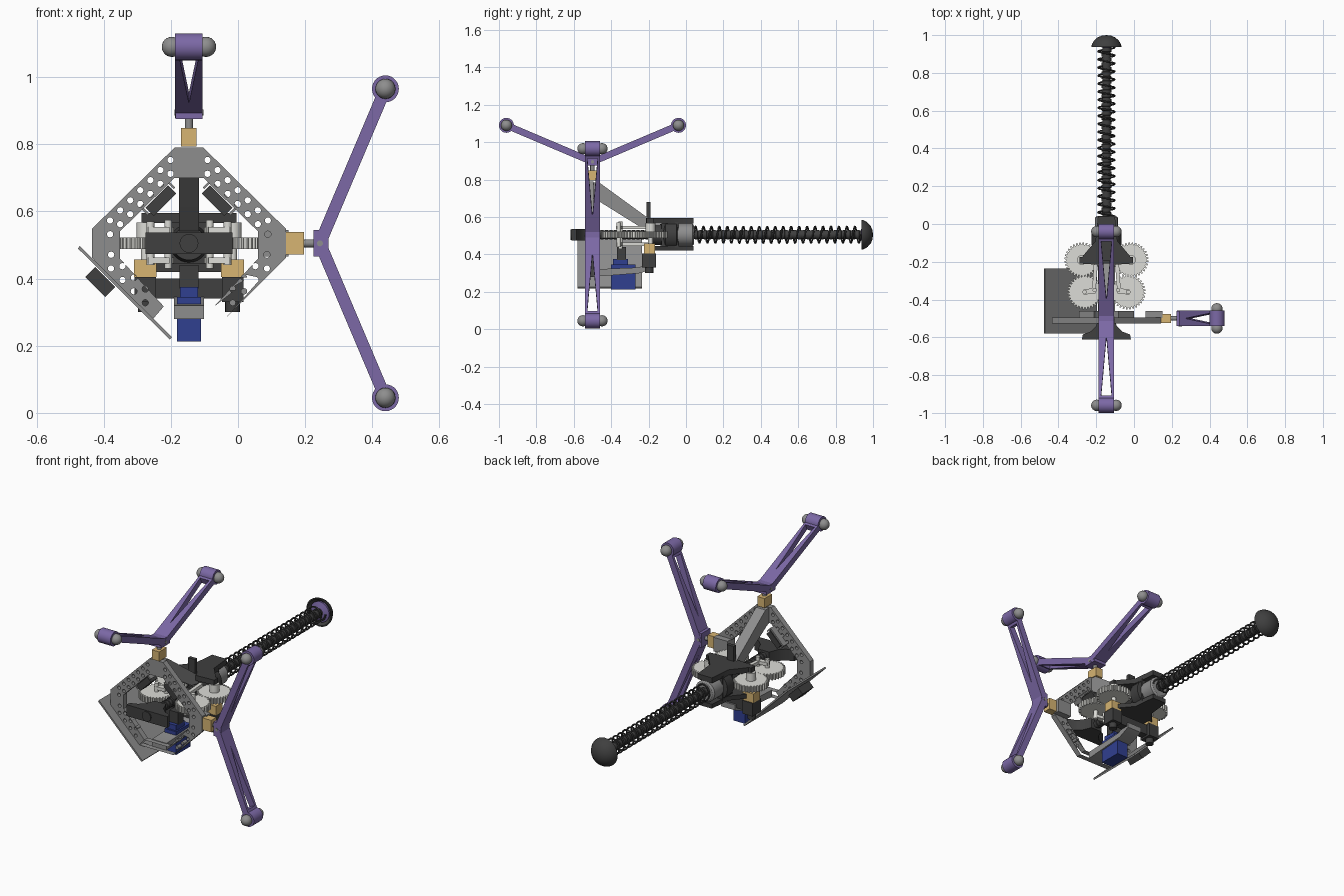
import bpy, bmesh, math
from mathutils import Matrix, Vector
from math import sin, cos, pi, radians

if "Cube" in bpy.data.objects:
    bpy.data.objects.remove(bpy.data.objects["Cube"])

CX, CY, CZ = -0.146, -0.5, 0.505
I = Matrix.Identity(4)
FRONT = Matrix.Rotation(pi / 2, 4, 'X')      # local (x, y, z) -> world (x, -z, y)


def mat(name, r, g, b):
    m = bpy.data.materials.new(name)
    m.diffuse_color = (r, g, b, 1)
    m.use_nodes = True
    m.node_tree.nodes["Principled BSDF"].inputs["Base Color"].default_value = m.diffuse_color
    return m


PURPLE = mat("purple", 0.2, 0.14, 0.38)
TAN = mat("tan", 0.68, 0.46, 0.17)
BLACK = mat("black", 0.05, 0.05, 0.05)
BLUE = mat("blue", 0.03, 0.05, 0.28)
STEEL = mat("steel", 0.27, 0.27, 0.27)
WHITE = mat("white", 0.72, 0.72, 0.68)


def finish(name, bm, m=None, M=I, smooth=True):
    bmesh.ops.transform(bm, matrix=M, verts=bm.verts)
    bmesh.ops.remove_doubles(bm, verts=bm.verts, dist=1e-5)
    bmesh.ops.recalc_face_normals(bm, faces=bm.faces)
    me = bpy.data.meshes.new(name)
    bm.to_mesh(me)
    bm.free()
    if m:
        me.materials.append(m)
    if smooth:
        me.polygons.foreach_set("use_smooth", [True] * len(me.polygons))
        me.set_sharp_from_angle(angle=radians(35))
    ob = bpy.data.objects.new(name, me)
    bpy.context.collection.objects.link(ob)
    return ob


def box(name, c, s, m=None, M=I):
    bm = bmesh.new()
    bmesh.ops.create_cube(bm, size=1, matrix=Matrix.Translation(c) @ Matrix.Diagonal((*s, 1)))
    return finish(name, bm, m, M, False)


def span(name, x, y, z, m=None):
    return box(name, [sum(a) / 2 for a in (x, y, z)], [a[1] - a[0] for a in (x, y, z)], m)


def cyl(name, a, b, r, m=None, M=I, seg=20):
    a, b = Vector(a), Vector(b)
    bm = bmesh.new()
    q = (b - a).to_track_quat('Z', 'Y').to_matrix().to_4x4()
    bmesh.ops.create_cone(bm, cap_ends=True, segments=seg, radius1=r, radius2=r,
                          depth=(b - a).length, matrix=Matrix.Translation((a + b) / 2) @ q)
    return finish(name, bm, m, M)


def curve_mesh(name, cu, m, M):
    ob = bpy.data.objects.new("tmp", cu)
    bpy.context.collection.objects.link(ob)
    dg = bpy.context.evaluated_depsgraph_get()
    me = bpy.data.meshes.new_from_object(ob.evaluated_get(dg))
    bm = bmesh.new()
    bm.from_mesh(me)
    bpy.data.objects.remove(ob)
    bpy.data.meshes.remove(me)
    return finish(name, bm, m, M)


def prism(name, loops, z0, z1, m=None, M=I):
    """Filled outline with holes, extruded from z0 to z1."""
    cu = bpy.data.curves.new(name, 'CURVE')
    cu.dimensions, cu.fill_mode, cu.extrude = '2D', 'BOTH', (z1 - z0) / 2
    for pts in loops:
        sp = cu.splines.new('POLY')
        sp.points.add(len(pts) - 1)
        for p, q in zip(sp.points, pts):
            p.co = (q[0], q[1], 0, 1)
        sp.use_cyclic_u = True
    return curve_mesh(name, cu, m, M @ Matrix.Translation((0, 0, (z0 + z1) / 2)))


def lathe(name, prof, m=None, seg=28):
    """Profile of (radius, y) spun around the launch axis."""
    bm = bmesh.new()
    vs = [bm.verts.new((r, y, 0)) for r, y in prof]
    es = [bm.edges.new(e) for e in zip(vs, vs[1:])]
    bmesh.ops.spin(bm, geom=vs + es, cent=(0, 0, 0), axis=(0, 1, 0), angle=2 * pi, steps=seg)
    return finish(name, bm, m, Matrix.Translation((CX, 0, CZ)))


def ring(x, y, r, n=12):
    return [(x + r * cos(2 * pi * i / n), y + r * sin(2 * pi * i / n)) for i in range(n)]


def mirror(pts):
    return pts + [(-x, y) for x, y in reversed(pts)]


# Perforated octagonal frame
outer = mirror([(.043, .285), (.289, .043), (.289, -.043), (.107, -.225)])
inner = mirror([(.043, .195), (.206, .035), (.206, -.045), (.075, -.188)])
holes = []
for s in (-1, 1):
    for row in (.262, .303):
        holes += [ring(s * (.055 + .03 * i), row - .055 - .03 * i, .0095) for i in range(7)]
        holes += [ring(s * (.13 + .034 * i), -row - .004 + .13 + .034 * i, .0095) for i in range(4)]
prism("frame", [outer, inner] + holes, -.005, .027, STEEL, Matrix.Translation((CX, CY, CZ)) @ FRONT)

# Forked landing arms: right one spreads in z, top one spreads in y
right = Matrix(((1, 0, 0, CX), (0, 0, -1, CY), (0, 1, 0, CZ), (0, 0, 0, 1)))
top = Matrix(((0, 0, -1, CX), (0, 1, 0, CY), (1, 0, 0, CZ), (0, 0, 0, 1)))
for side, F in (("right", right), ("top", top)):
    box(side + "_tan_mount", (.316, 0, 0), (.054, .068, .046), TAN, F)
    cyl(side + "_pivot", (.34, 0, 0), (.38, 0, 0), .012, STEEL, F)
    box(side + "_arm_hub", (.393, 0, 0), (.045, .08, .08), PURPLE, F)
    cyl(side + "_hub_pin", (.39, 0, -.043), (.39, 0, .043), .009, STEEL, F)
    for s in (-1, 1):
        a = s * math.atan2(.46, .195)
        L = math.hypot(.46, .195)
        B = F @ Matrix(((cos(a), 0, sin(a), .39), (sin(a), 0, -cos(a), 0), (0, 1, 0, 0), (0, 0, 0, 1)))
        prism(side + "_arm_strut", [[(0, -.041), (L, -.041), (L, .041), (0, .041)],
                                    [(.11, 0), (.45, -.028), (.45, .028)]], -.018, .018, PURPLE, B)
        cyl(side + "_arm_tip", (.585, s * .46, -.041), (.585, s * .46, .041), .04, PURPLE, F, 28)
        for w in (-1, 1):
            bm = bmesh.new()
            bmesh.ops.create_uvsphere(bm, u_segments=20, v_segments=12, radius=.03)
            finish(side + "_arm_ball", bm, STEEL, F @ Matrix.Translation((.585, s * .46, w * .051)))

# Toothed launch rod, spring and hollow end dome
prof = [(0, -.6)]
for i in range(64):
    y = -.6 + i * .024
    prof += [(.026, y), (.026, y + .014), (.022, y + .015), (.022, y + .023)]
lathe("launch_rod", prof + [(0, .936)], BLACK, 14)
cu = bpy.data.curves.new("spring", 'CURVE')
cu.dimensions, cu.bevel_depth, cu.bevel_resolution = '3D', .005, 1
sp = cu.splines.new('POLY')
N = 21 * 18
sp.points.add(N)
for i, p in enumerate(sp.points):
    t = 2 * pi * i / 18
    p.co = (CX + .044 * cos(t), .04 + .895 * i / N, CZ + .044 * sin(t), 1)
curve_mesh("spring", cu, BLACK, I)
lathe("end_dome", [(0, 1), (.025, .997), (.048, .987), (.066, .97), (.077, .952), (.08, .938),
                   (.073, .938), (.06, .96), (.04, .976), (0, .984)], BLACK)
lathe("dome_collar", [(.024, .935), (.058, .945), (.055, .96), (.024, .965)], PURPLE)

# Central body around the rod
lathe("body_barrel", [(.03, -.2), (.05, -.2), (.058, -.12), (.08, -.11), (.08, -.05), (.062, -.045), (.03, -.045)], BLACK)
lathe("body_sleeve", [(.026, -.05), (.06, -.05), (.06, .035), (.05, .042), (.026, .042)], STEEL)
span("body_block", (CX - .055, CX + .055), (-.13, -.04), (.437, .573), BLACK)
wing = mirror([(.045, .04), (.058, -.09), (.125, -.17), (.13, -.21), (.05, -.215)])
for z0, z1 in ((.565, .595), (.42, .445)):
    prism("body_wing_plate", [[(CX + x, y) for x, y in wing]], z0, z1, BLACK)
span("rear_sight_plate", (CX - .022, CX + .022), (-.21, -.19), (.56, .68), BLACK)
for s in (-1, 1):
    span("wing_end", (CX + s * .13 - .012, CX + s * .13 + .012), (-.21, -.175), (.52, .595), BLACK)

# Pull handle at the front
handle = mirror([(.13, -.612), (.125, -.585), (.085, -.57), (.055, -.54), (.035, -.49), (.0, -.49)])
prism("pull_handle", [[(CX + x, y) for x, y in handle]], CZ - .032, CZ + .032, BLACK)
cyl("handle_cap", (CX, -.618, CZ), (CX, -.6, CZ), .028, BLACK)


# Gears with axles, links and motors
def gear(name, x, y):
    pts = []
    for i in range(32):
        for f, r in ((0, .081), (.22, .081), (.38, .093), (.72, .093)):
            t = 2 * pi * (i + f) / 32
            pts.append((x + r * cos(t), y + r * sin(t)))
    prism(name, [pts], .488, .522, WHITE)


for s, side in ((-1, "left"), (1, "right")):
    bx, fx = CX + s * .13, CX + s * .115
    gear(side + "_rear_gear", bx, -.19)
    gear(side + "_front_gear", fx, -.36)
    cyl(side + "_rear_axle", (bx, -.19, .44), (bx, -.19, .54), .013, WHITE)
    cyl(side + "_rear_collar", (bx, -.19, .52), (bx, -.19, .567), .026, WHITE)
    cyl(side + "_front_axle", (fx, -.36, .44), (fx, -.36, .57), .012, WHITE)
    cyl(side + "_link_pin", (CX + s * .062, -.35, .43), (CX + s * .062, -.35, .575), .011, WHITE)
    link = [(.045, -.2), (.066, -.2), (.075, -.34), (.122, -.348), (.122, -.374), (.058, -.368)]
    for z in (.535, .445):
        prism(side + "_link", [[(CX + s * x, y) for x, y in link]], z, z + .018, WHITE)
    span(side + "_tan_gearbox", (bx - .034, bx + .034), (-.225, -.165), (.405, .457), TAN)
    span(side + "_motor", (bx - .032, bx + .032), (-.235, -.16), (.33, .405), BLACK)
    cyl(side + "_motor_end", (bx, -.197, .3), (bx, -.197, .33), .022, BLACK)

    # Angled control boxes inside the upper frame
    M = Matrix.Translation((CX + s * .084, -.49, .632)) @ Matrix.Rotation(s * pi / 4, 4, 'Y')
    box(side + "_control_box", (0, 0, 0), (.095, .06, .034), BLACK, M)
    box(side + "_control_tray", (0, 0, .026), (.115, .06, .008), STEEL, M)
    for e in (-1, 1):
        box(side + "_tray_tab", (e * .055, 0, .012), (.007, .06, .03), STEEL, M)

# Motor bridge, steel struts and frame supports
span("motor_bridge", (CX - .12, CX + .12), (-.225, -.18), (.34, .4), BLACK)
SIDE = Matrix(((0, 0, 1, CX), (1, 0, 0, 0), (0, 1, 0, 0), (0, 0, 0, 1)))
prism("top_strut", [[(-.5, .785), (-.465, .785), (-.19, .585), (-.19, .54), (-.25, .55), (-.475, .69), (-.5, .7)]],
      -.03, .03, STEEL, SIDE)
prism("bottom_strut", [[(-.5, .28), (-.5, .32), (-.25, .33), (-.2, .36), (-.17, .36), (-.17, .33), (-.24, .3)]],
      -.045, .045, STEEL, SIDE)
span("right_support", (.06, .15), (-.497, -.46), (.465, .545), STEEL)

# Blue servo with its black horn bracket
span("servo_body", (CX - .036, CX + .036), (-.4, -.27), (.213, .345), BLUE)
span("servo_flange", (CX - .036, CX + .036), (-.43, -.245), (.305, .32), BLUE)
span("servo_top", (CX - .027, CX + .027), (-.39, -.31), (.34, .375), BLUE)
span("servo_bracket", (CX - .028, CX + .028), (-.37, -.32), (.37, .44), BLACK)

# Tilted panel on the lower left with a small box
prism("side_panel", [[(-.477, .49), (-.471, .497), (-.197, .226), (-.203, .218)]], .235, .58, STEEL, FRONT)
M = Matrix.Translation((-.41, -.45, .39)) @ Matrix.Rotation(pi / 4, 4, 'Y')
box("panel_box", (0, 0, 0), (.085, .1, .042), BLACK, M)
